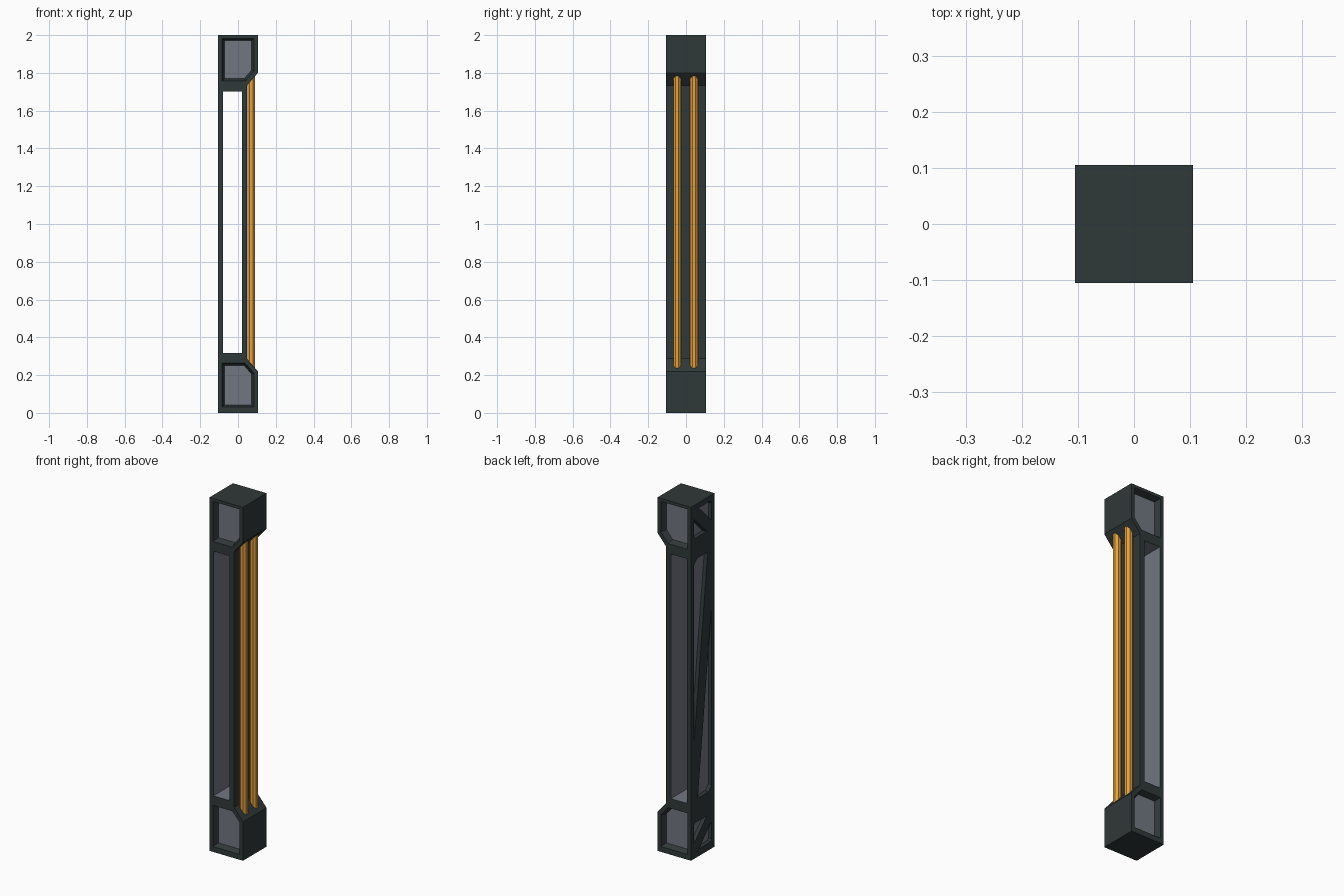
import bpy, bmesh, math
from mathutils import Vector

if "Cube" in bpy.data.objects:
    bpy.data.objects.remove(bpy.data.objects["Cube"])


def material(name, rgb):
    m = bpy.data.materials.new(name)
    m.diffuse_color = (*rgb, 1)
    m.use_nodes = True
    m.node_tree.nodes["Principled BSDF"].inputs["Base Color"].default_value = m.diffuse_color
    return m


DARK = material("dark_metal", (0.03, 0.04, 0.04))
GREY = material("grey_panel", (0.165, 0.183, 0.22))
ORANGE = material("orange_pipe", (0.80, 0.36, 0.047))


def loft(bm, loops):
    """Closed solid through matching loops of 3D points."""
    rings = [[bm.verts.new(p) for p in l] for l in loops]
    n = len(rings[0])
    faces = [bm.faces.new(rings[0]), bm.faces.new(rings[-1])]
    for a, b in zip(rings, rings[1:]):
        for i in range(n):
            j = (i + 1) % n
            faces.append(bm.faces.new((a[i], a[j], b[j], b[i])))
    bmesh.ops.recalc_face_normals(bm, faces=faces)


def make(name, bm, mats):
    me = bpy.data.meshes.new(name)
    bm.to_mesh(me)
    bm.free()
    for m in mats:
        me.materials.append(m)
    ob = bpy.data.objects.new(name, me)
    bpy.context.scene.collection.objects.link(ob)
    return ob


def inset(poly, d):
    """Offset a convex 2D polygon inward by d."""
    pts = [Vector(p) for p in poly]
    n = len(pts)
    area = sum(pts[i].x * pts[(i + 1) % n].y - pts[(i + 1) % n].x * pts[i].y for i in range(n))
    s = 1 if area > 0 else -1
    nor = []
    for i in range(n):
        e = (pts[(i + 1) % n] - pts[i]).normalized()
        nor.append(Vector((-e.y, e.x)) * s)
    return [pts[i] + (nor[i - 1] + nor[i]) * (d / (1 + nor[i - 1].dot(nor[i]))) for i in range(n)]


def recess(bm, poly, bevel, depth, place):
    """Tapered recess cutter; place(p, depth) maps the 2D point into 3D."""
    loft(bm, [[place(p, -0.2 * depth) for p in inset(poly, -0.2 * bevel)],
              [place(p, depth) for p in inset(poly, bevel)]])


R = 0.105
MID = 2.02          # upper details mirror the lower ones: z -> 2.02 - z

# column outline, extruded along y
outline = [(-R, 0), (R, 0), (R, 0.22), (0.048, 0.287),
           (0.048, MID - 0.287), (R, MID - 0.22), (R, 2), (-R, 2)]
bm = bmesh.new()
loft(bm, [[(x, y, z) for x, z in outline] for y in (-R, R)])
frame = make("column_frame", bm, [DARK, GREY])

# cutters
cut = bmesh.new()
# tall window through front and back
loft(cut, [[(x, y, z) for x, z in ((-0.08, 0.318), (0.021, 0.318), (0.021, 1.702), (-0.08, 1.702))]
           for y in (-0.15, 0.15)])
# end pockets on front and back
low = [(-0.084, 0.03), (0.084, 0.03), (0.084, 0.21), (0.038, 0.263), (-0.084, 0.263)]
high = [(x, 1.983 if z < 0.1 else MID - z) for x, z in low]
for poly in (low, high):
    for s in (-1, 1):
        recess(cut, poly, 0.012, 0.032, lambda p, d, s=s: (p[0], s * (R - d), p[1]))


# paired recesses on the left side, with a diagonal brace left between them
def braced(z0, z1, w, c, flip):
    u, zc = 0.08, (z0 + z1) / 2
    h = w * (z1 - z0) / (2 * u)
    tri = [(-u, z0 + h), (-u, z1 - c), (-u + c, z1), (u - w, z1)]
    for turn in (1, -1):
        poly = [(turn * p[0] * flip, zc + turn * (p[1] - zc)) for p in tri]
        recess(cut, poly, 0.006, 0.017, lambda p, d: (-R + d, -p[0], p[1]))


braced(0.33, 1.69, 0.036, 0.03, 1)
braced(0.04, 0.20, 0.045, 0.012, 1)
braced(1.81, 1.97, 0.045, 0.012, -1)
cutter = make("cutter", cut, [DARK])
cutter.hide_render = True

mod = frame.modifiers.new("cut", 'BOOLEAN')
mod.operation = 'DIFFERENCE'
mod.solver = 'EXACT'
mod.object = cutter
dg = bpy.context.evaluated_depsgraph_get()
dg.update()
mesh = bpy.data.meshes.new_from_object(frame.evaluated_get(dg))
frame.modifiers.clear()
frame.data = mesh
bpy.data.objects.remove(cutter)
mesh.materials.clear()
mesh.materials.append(DARK)
mesh.materials.append(GREY)

# grey on recess floors and inside the window
for f in mesh.polygons:
    c, n = f.center, f.normal
    floor = abs(n.y) > 0.99 and abs(c.y) < 0.1
    side = n.x < -0.99 and -0.1 < c.x < 0.03
    window = abs(n.y) < 0.01 and -0.0805 < c.x < 0.0215 and 0.317 < c.z < 1.703
    f.material_index = 1 if floor or side or window else 0

# two octagonal pipes between the end blocks
for i, y in enumerate((-0.047, 0.042)):
    bm = bmesh.new()
    ring = [(0.07 + 0.022 * math.cos(a), y + 0.022 * math.sin(a))
            for a in (math.pi / 4 * (k + 0.5) for k in range(8))]
    loft(bm, [[(px, py, z) for px, py in ring] for z in (0.225, MID - 0.225)])
    make("pipe_%d" % (i + 1), bm, [ORANGE])
